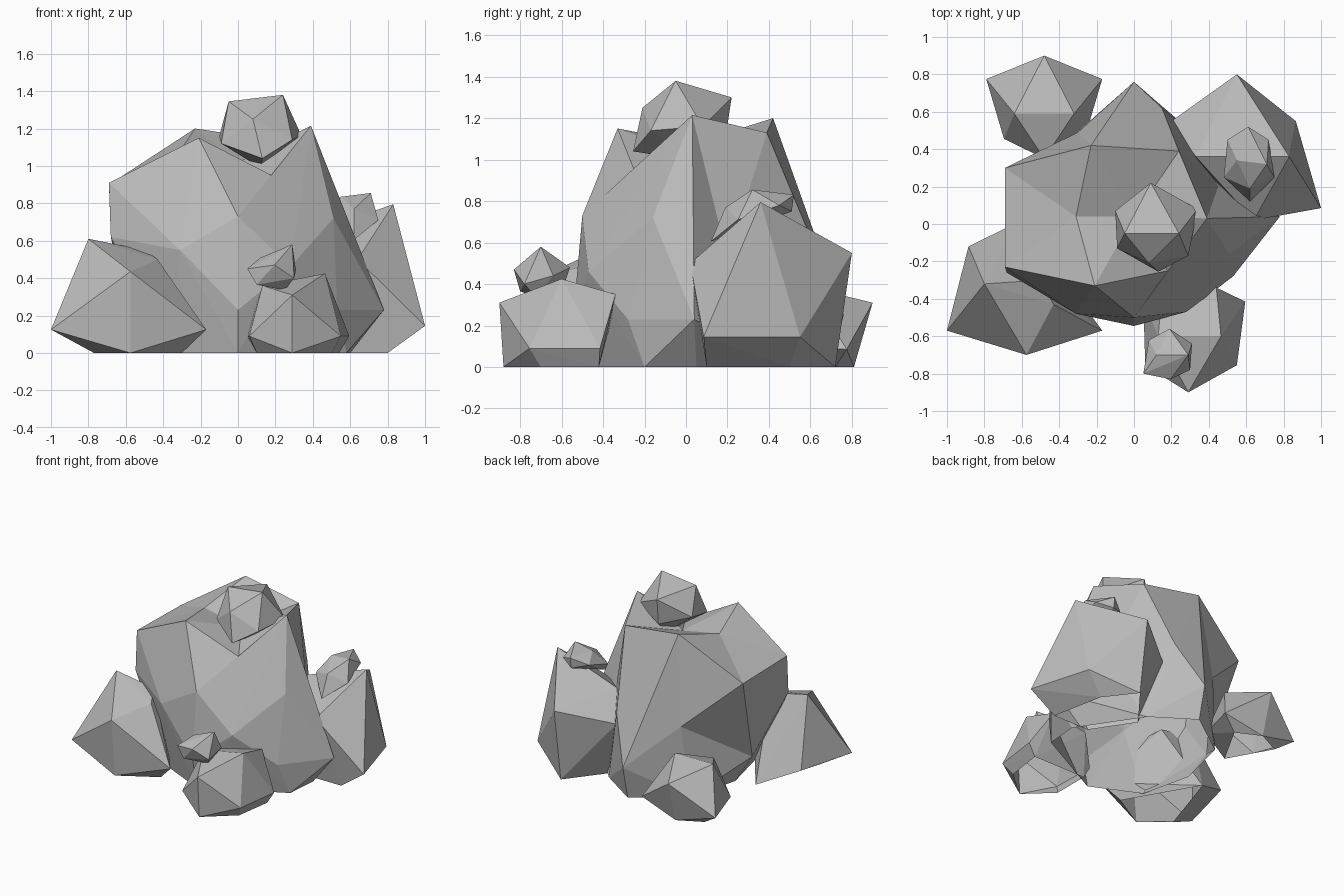
import bpy
import bmesh
from mathutils import Vector

cube = bpy.data.objects.get("Cube")
if cube:
    bpy.data.objects.remove(cube, do_unlink=True)

# One stone grey for everything
stone = bpy.data.materials.new("stone_grey")
stone.use_nodes = True
grey = (0.5, 0.5, 0.5, 1)
stone.diffuse_color = grey
shader = stone.node_tree.nodes["Principled BSDF"]
shader.inputs["Base Color"].default_value = grey
shader.inputs["Roughness"].default_value = 0.9


def hull(corners):
    """Faceted boulder: the convex hull of its few corner points."""
    bm = bmesh.new()
    for corner in corners:
        bm.verts.new(corner)
    bmesh.ops.convex_hull(bm, input=bm.verts[:])
    loose = [v for v in bm.verts if not v.link_faces]
    bmesh.ops.delete(bm, geom=loose, context="VERTS")
    return bm


def between(parts, corners):
    """The faces or edges that use only the given corners."""
    corners = [Vector(c) for c in corners]
    return [part for part in parts
            if all(any((v.co - c).length < 0.001 for c in corners)
                   for v in part.verts)]


def sink(bm, rim, centre):
    """Replace the faces inside a rim of corners with a fan to a sunken point."""
    cap = between(bm.faces, rim)
    inside = set(cap)
    edges = {e for f in cap for e in f.edges}
    border = [e for e in edges if sum(f in inside for f in e.link_faces) == 1]
    pairs = [tuple(e.verts) for e in border]
    bmesh.ops.delete(bm, geom=cap, context="FACES")
    middle = bm.verts.new(centre)
    for first, second in pairs:
        bm.faces.new((first, second, middle))


def finish(name, bm):
    """Open the underside and make a flat-shaded stone object."""
    bmesh.ops.recalc_face_normals(bm, faces=bm.faces[:])
    under = [f for f in bm.faces if all(v.co.z < 0.001 for v in f.verts)]
    bmesh.ops.delete(bm, geom=under, context="FACES")
    mesh = bpy.data.meshes.new(name)
    bm.to_mesh(mesh)
    bm.free()
    mesh.materials.append(stone)
    rock = bpy.data.objects.new(name, mesh)
    bpy.context.collection.objects.link(rock)


def mirrored(axis_x, half, middle):
    """Corners of a boulder that is symmetric about x = axis_x."""
    points = [(axis_x, y, z) for y, z in middle]
    for side in (-1, 1):
        points += [(axis_x + side * x, y, z) for x, y, z in half]
    return points


# Main boulder: crown, shoulders, flanks and foot
crown_front = (-.21, -.33, 1.15)
crown_notch = (.18, -.25, .95)
crown_peak = (.39, .03, 1.215)
crown_back = (.24, .39, 1.13)
crown_rear = (-.23, .42, 1.2)
shoulder_front = (-.69, -.23, .91)
shoulder_back = (-.69, .3, .9)
chest = (0, -.5, .73)
left_ridge = (.51, -.16, .72)
left_skirt = (.78, .04, .23)
right_skirt = (-.6, .06, .23)
tail = (0, .76, .25)
tail_top = (.15, .62, .58)
back_foot = (.3, .5, 0)
rear_foot = (-.35, .45, 0)
flanks = [
    chest, left_ridge, left_skirt, right_skirt, tail, tail_top,
    (-.31, -.48, .55), (0, -.545, .23), (.28, -.47, .46),
    (.53, -.28, .23), (0, .58, .72), (-.68, -.26, .62),
]
foot = [(-.36, -.33, 0), (0, -.5, 0), (.58, -.2, 0), (.6, .05, 0),
        back_foot, (0, .7, 0), rear_foot, (-.45, .05, 0)]
rim = [crown_front, crown_peak, crown_back, crown_rear]
main = hull(rim + [shoulder_front, shoulder_back] + flanks + foot)

# Hollows in its front, top and back
sink(main, [crown_front, chest, left_ridge, crown_peak], crown_notch)
sink(main, rim + [crown_notch], (0, .04, 1.02))
sink(main, [crown_front, crown_rear, shoulder_front, shoulder_back],
     (-.31, .04, 1.08))
sink(main, [crown_rear, shoulder_back, right_skirt, tail, rear_foot],
     (-.3, .49, .54))
sink(main, [crown_peak, crown_back, left_skirt, back_foot, tail_top],
     (.45, .2, .52))
ridge = between(main.edges, [crown_front, crown_rear])
bmesh.ops.rotate_edges(main, edges=ridge, use_ccw=False)
finish("main_boulder", main)

# Tall boulder at the back on the left
finish("left_boulder", hull([
    (.83, .36, .795), (.55, .8, .55), (.64, .02, .5), (1, .085, .145),
    (.865, .55, .145), (.33, .36, .62), (.2, .55, .45),
    (.8, .1, 0), (.72, .5, 0), (.55, .72, 0), (.3, .4, 0), (.5, .1, 0),
]))

# Pointed boulder at the front on the right
finish("right_boulder", hull([
    (-.8, -.32, .61), (-.5, -.3, .55), (-.43, -.43, .5), (-.575, -.7, .435),
    (-1, -.57, .125), (-.17, -.57, .125), (-.885, -.12, .13),
    (-.77, -.5, 0), (-.575, -.66, 0), (-.3, -.5, 0), (-.6, .02, 0),
]))

# Low boulders at the back and front
finish("back_boulder", hull(mirrored(
    -.48,
    [(.16, .59, .385), (.31, .775, .085), (.215, .455, .1), (.18, .72, 0)],
    [(.9, .31), (.35, .3), (.81, 0), (.4, 0)],
)))
finish("front_boulder", hull([
    (.29, -.9, .31), (.465, -.6, .425), (.13, -.6, .36), (.44, -.34, .35),
    (.15, -.34, .3), (.595, -.415, .09), (.05, -.415, .09),
    (.55, -.755, .09), (.06, -.755, .09),
    (.29, -.88, 0), (.5, -.7, 0), (.1, -.7, 0), (.54, -.42, 0), (.1, -.42, 0),
]))

# Pebbles resting on the boulders
finish("top_pebble", hull([
    (.24, -.05, 1.38), (-.05, -.05, 1.345), (.09, .22, 1.3), (.08, -.21, 1.25),
    (.34, .08, 1.16), (.29, -.17, 1.14), (-.1, .07, 1.16), (-.09, -.13, 1.12),
    (.13, -.255, 1.04), (.12, .05, .99), (.1, .19, 1.1),
]))
finish("front_pebble", hull([
    (.29, -.7, .58), (.12, -.7, .51), (.19, -.56, .48), (.195, -.83, .47),
    (.05, -.8, .45), (.31, -.64, .44), (.08, -.62, .44), (.3, -.78, .4),
    (.25, -.72, .335), (.1, -.8, .365), (.19, -.6, .36),
]))
finish("left_pebble", hull([
    (.71, .32, .855), (.55, .34, .835), (.61, .52, .83), (.5, .45, .78),
    (.72, .45, .78), (.75, .25, .71), (.48, .25, .72), (.62, .19, .77),
    (.62, .12, .605), (.61, .51, .75), (.54, .2, .64),
]))
